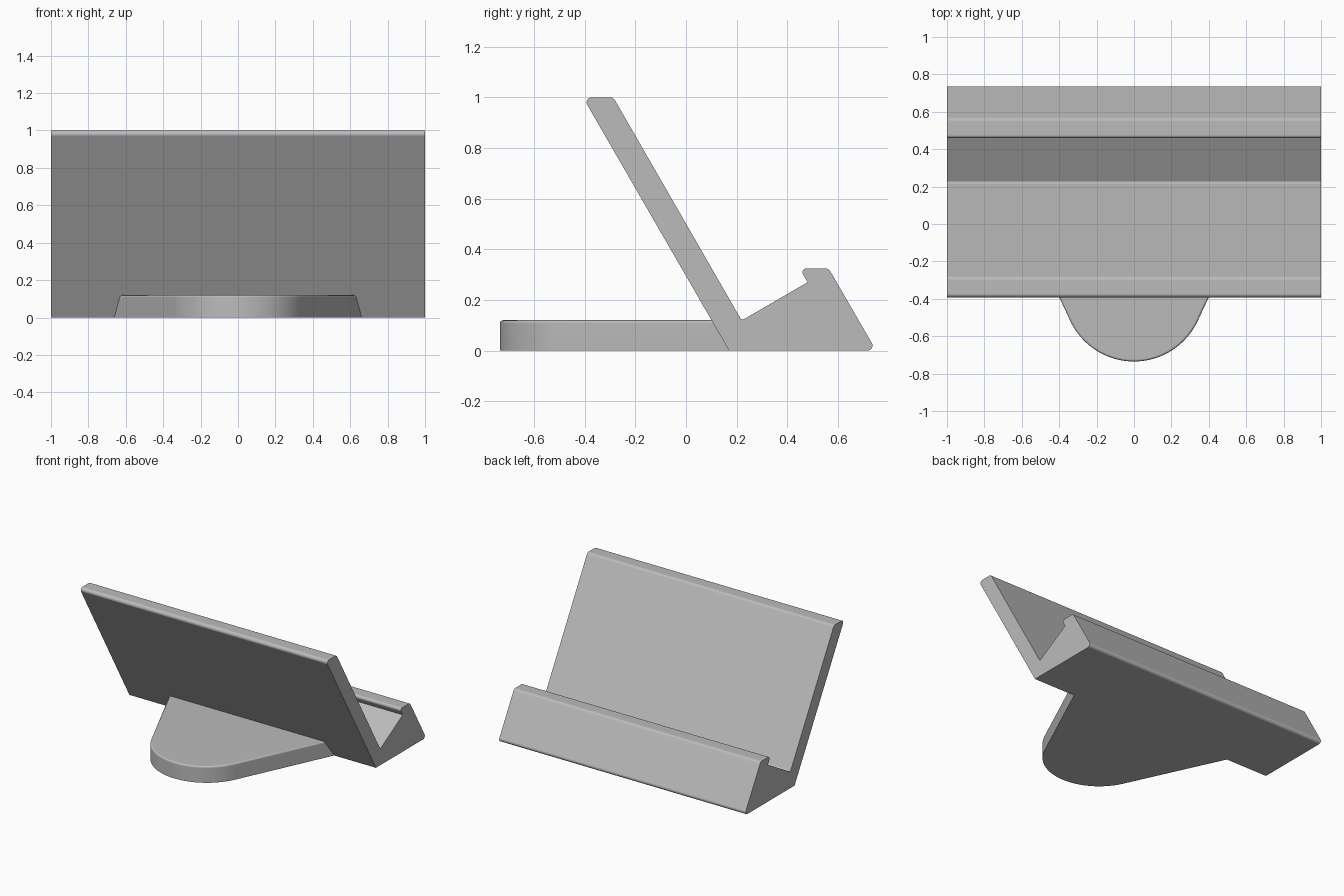
import bpy
import bmesh
import math
from mathutils import Vector

if "Cube" in bpy.data.objects:
    bpy.data.objects.remove(bpy.data.objects["Cube"], do_unlink=True)

# Single grey plastic
grey = bpy.data.materials.new("grey_plastic")
grey.use_nodes = True
colour = (0.5, 0.5, 0.5, 1)
grey.diffuse_color = colour
grey.node_tree.nodes["Principled BSDF"].inputs["Base Color"].default_value = colour


def rounded(corners, steps=8):
    """Turn (y, z, radius) corners into a filleted outline in the x = 0 plane."""
    pts = [Vector((0, y, z)) for y, z, _ in corners]
    out = []
    for i, p in enumerate(pts):
        r = corners[i][2]
        if r == 0:
            out.append(p)
            continue
        a = (pts[i - 1] - p).normalized()
        b = (pts[(i + 1) % len(pts)] - p).normalized()
        half = a.angle(b) / 2
        reach = r / math.tan(half)
        centre = p + (a + b).normalized() * r / math.sin(half)
        start = (p + a * reach - centre).normalized()
        end = (p + b * reach - centre).normalized()
        out += [centre + start.slerp(end, k / steps) * r for k in range(steps + 1)]
    return out


def extrude(name, outline, direction, top_bevel=0):
    """Extrude a closed outline into a solid, optionally rounding the far rim."""
    bm = bmesh.new()
    face = bm.faces.new([bm.verts.new(p) for p in outline])
    new = bmesh.ops.extrude_face_region(bm, geom=[face], use_keep_orig=True)["geom"]
    bmesh.ops.translate(bm, vec=direction,
                        verts=[g for g in new if isinstance(g, bmesh.types.BMVert)])
    bmesh.ops.recalc_face_normals(bm, faces=bm.faces)
    if top_bevel:
        rim = [g for g in new if isinstance(g, bmesh.types.BMEdge)]
        bmesh.ops.bevel(bm, geom=rim, offset=top_bevel, segments=4,
                        profile=0.5, affect='EDGES', clamp_overlap=True)
    mesh = bpy.data.meshes.new(name)
    bm.to_mesh(mesh)
    bm.free()
    mesh.materials.append(grey)
    obj = bpy.data.objects.new(name, mesh)
    bpy.context.collection.objects.link(obj)
    bpy.ops.object.select_all(action='DESELECT')
    obj.select_set(True)
    bpy.context.view_layer.objects.active = obj
    bpy.ops.object.shade_smooth_by_angle(angle=math.radians(30))
    weighted = obj.modifiers.new("even_shading", 'WEIGHTED_NORMAL')
    weighted.keep_sharp = True
    return obj


# Leaning back rest, tray and hooked lip as one side profile
profile = [
    (0.17, 0, 0),            # bottom edge under the back rest
    (-0.407, 1, 0.02),       # top of the back rest
    (-0.287, 1, 0.025),
    (0.22, 0.119, 0.012),    # valley
    (0.48, 0.27, 0),         # under the hook
    (0.448, 0.325, 0.016),   # hook tip
    (0.563, 0.325, 0.025),
    (0.751, 0, 0.02),        # toe of the lip
]
outline = [p - Vector((1, 0, 0)) for p in rounded(profile)]
extrude("stand_body", outline, Vector((2, 0, 0)))

# Support foot: round nose with straight flanks tangent to it
radius, flare, join_y = 0.376, math.radians(25), 0.17
centre_y = radius - 0.735
sweep = math.pi / 2 - flare
nose = []
for k in range(41):
    a = sweep * (k / 20 - 1)
    nose.append(Vector((radius * math.sin(a), centre_y - radius * math.cos(a), 0)))
end_x = nose[-1].x + (join_y - nose[-1].y) * math.tan(flare)
foot = nose + [Vector((end_x, join_y, 0)), Vector((-end_x, join_y, 0))]
extrude("support_foot", foot, Vector((0, 0, 0.12)), top_bevel=0.012)
